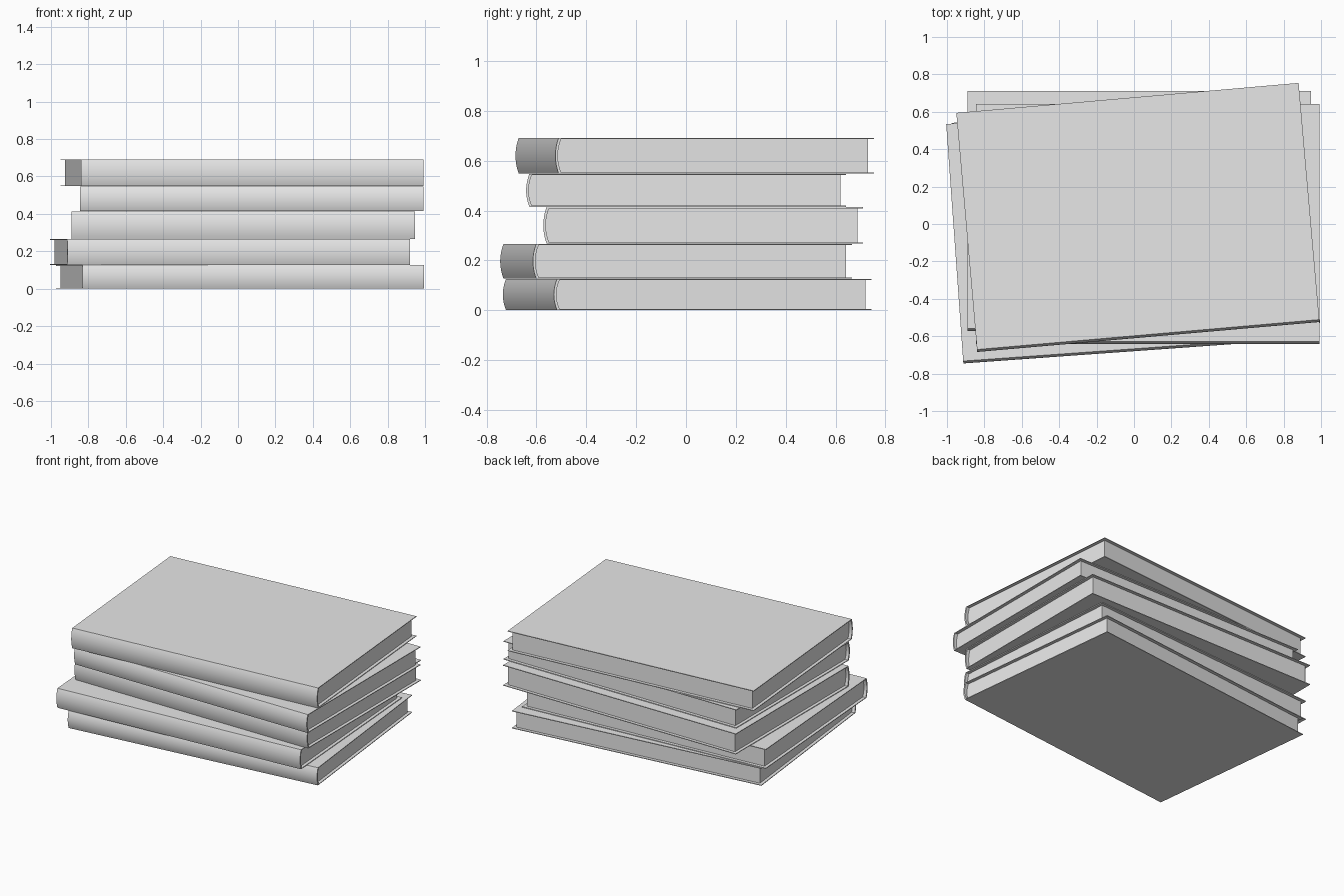
import bpy, bmesh
from math import radians

cube = bpy.data.objects.get("Cube")
if cube:
    bpy.data.objects.remove(cube, do_unlink=True)

LENGTH, DEPTH = 1.837, 1.283
BOARD = 0.005      # cover board thickness
SPINE = 0.01       # spine thickness
BULGE = 0.013      # how far the spine curves out
OVERHANG = 0.022   # cover edge beyond the pages
STEPS = 12

grey = bpy.data.materials.new("plain_grey")
grey.use_nodes = True
grey.diffuse_color = (0.8, 0.8, 0.8, 1)
grey.node_tree.nodes["Principled BSDF"].inputs["Base Color"].default_value = (0.8, 0.8, 0.8, 1)


def arc(y, low, high):
    """Shallow curve from low to high, bulging towards the front."""
    points = []
    for i in range(STEPS + 1):
        t = i / STEPS
        points.append((y + BULGE * (2 * t - 1) ** 2, low + (high - low) * t))
    return points


def extrude_profile(name, profile, length, location, angle):
    """Extrude a closed (y, z) profile along x, centred on the part."""
    bm = bmesh.new()
    verts = [bm.verts.new((-length / 2, y, z)) for y, z in profile]
    face = bm.faces.new(verts)
    moved = bmesh.ops.extrude_face_region(bm, geom=[face])["geom"]
    bmesh.ops.translate(bm, vec=(length, 0, 0),
                        verts=[v for v in moved if isinstance(v, bmesh.types.BMVert)])
    bmesh.ops.recalc_face_normals(bm, faces=bm.faces)
    mesh = bpy.data.meshes.new(name)
    bm.to_mesh(mesh)
    bm.free()
    mesh.materials.append(grey)
    obj = bpy.data.objects.new(name, mesh)
    obj.location = location
    obj.rotation_euler.z = radians(angle)
    bpy.context.collection.objects.link(obj)
    bpy.ops.object.select_all(action='DESELECT')
    obj.select_set(True)
    bpy.context.view_layer.objects.active = obj
    bpy.ops.object.shade_smooth_by_angle(angle=radians(30))


def book(name, x, y, bottom, top, angle):
    height = top - bottom
    front, back = -DEPTH / 2, DEPTH / 2
    low, high = BOARD, height - BOARD
    place = (x, y, bottom)
    inner = arc(front + SPINE, low, high)

    # Wrapped cover: bottom board, curved spine and top board in one piece
    cover = arc(front, 0, height) + [(back, height), (back, high)]
    cover += inner[::-1] + [(back, low), (back, 0)]
    extrude_profile(name + "_cover", cover, LENGTH, place, angle)

    # Page block, set back from the three open edges
    edge = back - OVERHANG
    pages = inner + [(edge, high), (edge, low)]
    extrude_profile(name + "_pages", pages, LENGTH - 2 * OVERHANG, place, angle)


# Stack from the table up: name, x, y, bottom, top, turn in degrees
stack = [
    ("bottom_book", 0.011, 0.005, 0, 0.126, 6.4),
    ("second_book", -0.042, -0.04, 0.127, 0.266, 4.1),
    ("third_book", 0.028, 0.069, 0.267, 0.414, 0),
    ("fourth_book", 0.073, 0, 0.415, 0.547, 0),
    ("top_book", 0.021, 0.035, 0.548, 0.692, 5),
]
for entry in stack:
    book(*entry)
